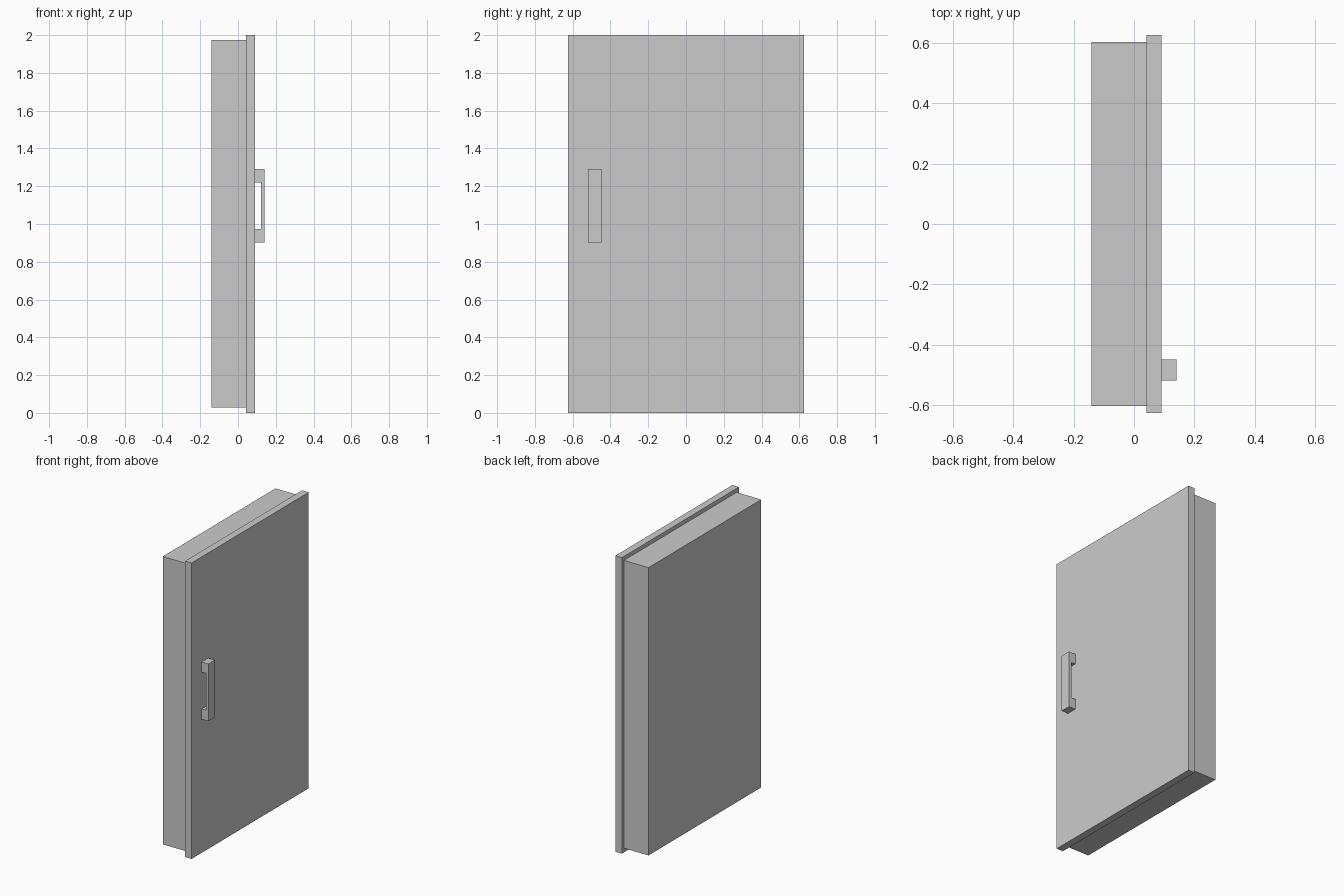
import bpy
import bmesh

if "Cube" in bpy.data.objects:
    bpy.data.objects.remove(bpy.data.objects["Cube"])


def prism(name, profile, y0, y1):
    """Extrude a closed x/z outline along y."""
    bm = bmesh.new()
    face = bm.faces.new([bm.verts.new((x, y0, z)) for x, z in profile])
    ext = bmesh.ops.extrude_face_region(bm, geom=[face])
    moved = [v for v in ext["geom"] if isinstance(v, bmesh.types.BMVert)]
    bmesh.ops.translate(bm, verts=moved, vec=(0, y1 - y0, 0))
    bmesh.ops.recalc_face_normals(bm, faces=bm.faces[:])
    mesh = bpy.data.meshes.new(name)
    bm.to_mesh(mesh)
    bm.free()
    obj = bpy.data.objects.new(name, mesh)
    bpy.context.collection.objects.link(obj)
    return obj


def rect(x0, x1, z0, z1):
    return [(x0, z0), (x1, z0), (x1, z1), (x0, z1)]


BODY_BACK, DOOR_BACK, DOOR_FRONT, GRIP_FRONT = -0.141, 0.042, 0.091, 0.141

# Insulated inner block behind the door panel
prism("inner_block", rect(BODY_BACK, DOOR_BACK, 0.028, 1.973), -0.602, 0.602)

# Wider face panel overlapping the block on every side
prism("door_panel", rect(DOOR_BACK, DOOR_FRONT, 0, 2), -0.625, 0.625)

# C-shaped pull handle
slot = 0.122
handle = [(DOOR_FRONT, 0.903), (GRIP_FRONT, 0.903), (GRIP_FRONT, 1.29), (DOOR_FRONT, 1.29),
          (DOOR_FRONT, 1.221), (slot, 1.221), (slot, 0.973), (DOOR_FRONT, 0.973)]
prism("pull_handle", handle, -0.518, -0.448)
